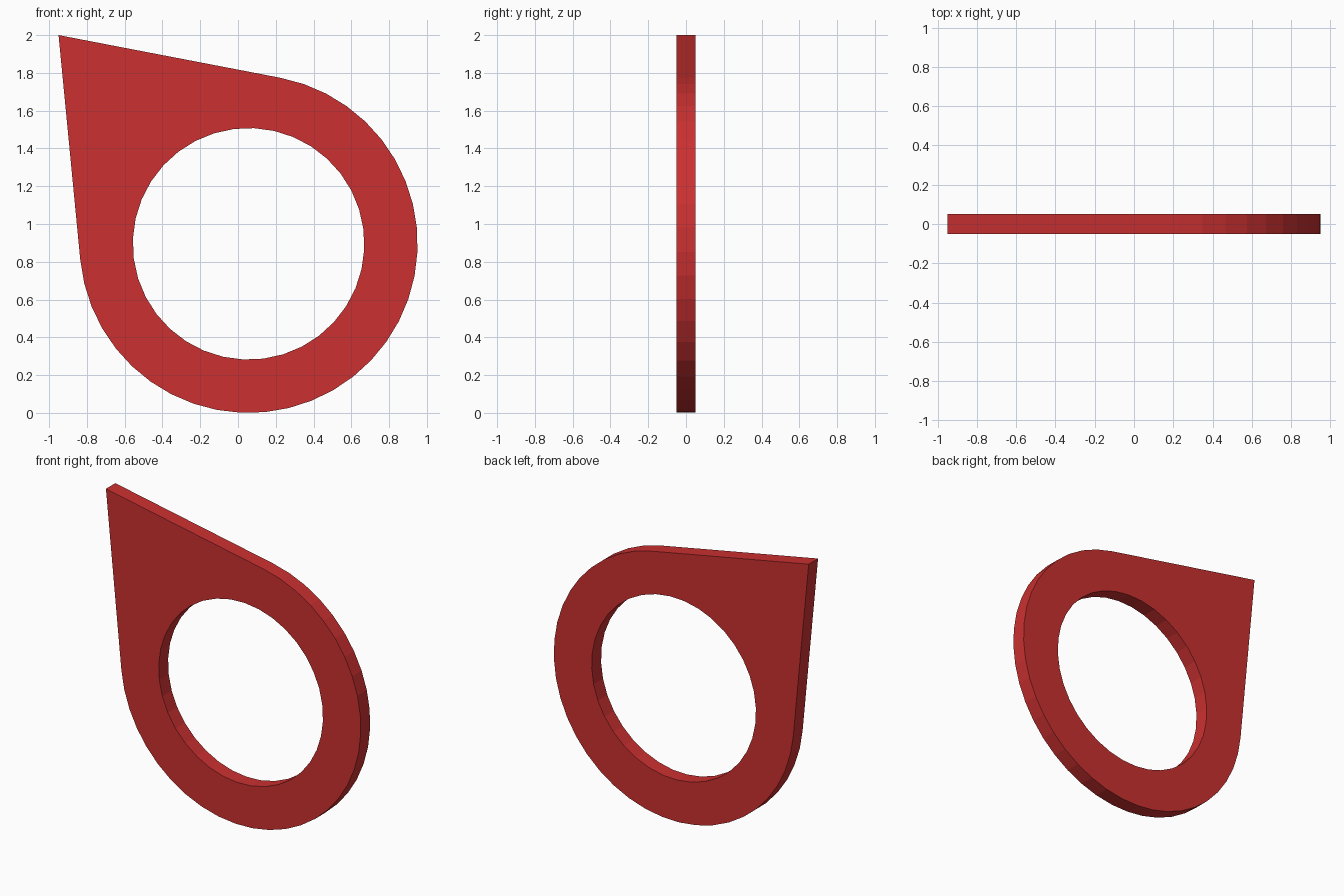
import bpy, bmesh
from math import sin, cos, radians, acos, atan2, hypot, pi

if "Cube" in bpy.data.objects:
    bpy.data.objects.remove(bpy.data.objects["Cube"])

CX, CZ = 0.056, 0.895        # ring centre
R_OUT, R_IN = 0.895, 0.613
TIP = (-0.95, 2.0)
THICK = 0.1
ARC_STEPS, HOLE_SIDES = 31, 36


def on_circle(r, a):
    return (CX + r * cos(a), CZ + r * sin(a))


# Outer outline: pointed tip joined by tangents to a round arc
dx, dz = TIP[0] - CX, TIP[1] - CZ
axis = atan2(dz, dx)
half = acos(R_OUT / hypot(dx, dz))
sweep = 2 * pi - 2 * half
outer = [TIP] + [on_circle(R_OUT, axis + half + sweep * i / ARC_STEPS)
                 for i in range(ARC_STEPS + 1)]

# Round hole, with a side facing the tip
inner = [on_circle(R_IN, axis + (i + 0.5) * 2 * pi / HOLE_SIDES)
         for i in range(HOLE_SIDES)]

# Fill between both outlines, then extrude to a flat plate
bm = bmesh.new()
edges = []
for loop in (outer, inner):
    vs = [bm.verts.new((x, -THICK / 2, z)) for x, z in loop]
    edges += [bm.edges.new((vs[i - 1], vs[i])) for i in range(len(vs))]
bmesh.ops.triangle_fill(bm, edges=edges, use_beauty=True, normal=(0, -1, 0))
ext = bmesh.ops.extrude_face_region(bm, geom=bm.faces[:], use_keep_orig=True)
moved = [g for g in ext["geom"] if isinstance(g, bmesh.types.BMVert)]
bmesh.ops.translate(bm, verts=moved, vec=(0, THICK, 0))
bmesh.ops.recalc_face_normals(bm, faces=bm.faces[:])

mesh = bpy.data.meshes.new("teardrop_ring")
bm.to_mesh(mesh)
bm.free()
ring = bpy.data.objects.new("teardrop_ring", mesh)
bpy.context.collection.objects.link(ring)

# Red paint
red = bpy.data.materials.new("red")
red.diffuse_color = (0.6, 0.03, 0.03, 1)
red.use_nodes = True
red.node_tree.nodes["Principled BSDF"].inputs["Base Color"].default_value = red.diffuse_color
mesh.materials.append(red)
